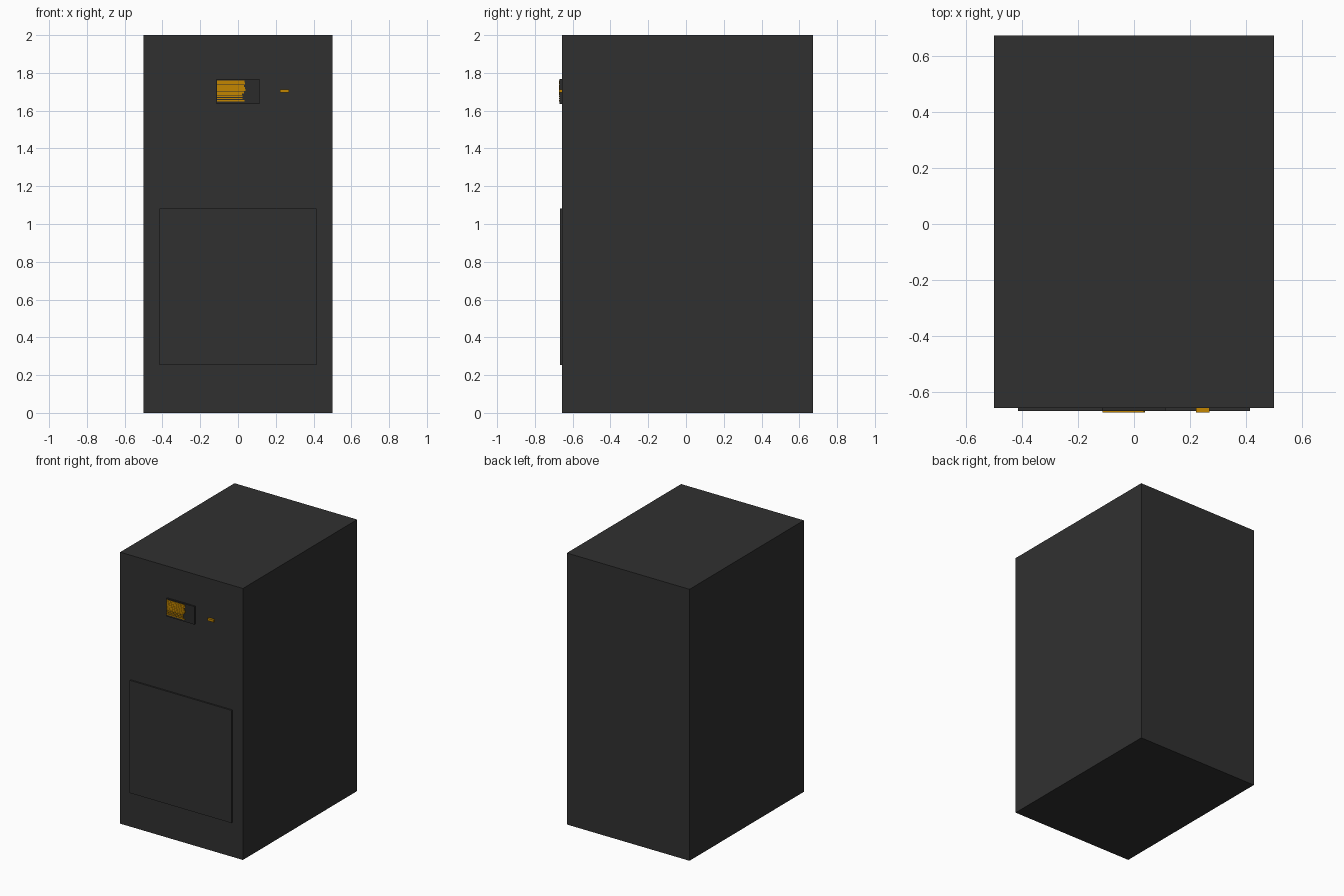
import bpy
import random

if "Cube" in bpy.data.objects:
    bpy.data.objects.remove(bpy.data.objects["Cube"])

random.seed(4)


def material(name, rgb):
    m = bpy.data.materials.new(name)
    m.diffuse_color = (*rgb, 1.0)
    m.use_nodes = True
    m.node_tree.nodes["Principled BSDF"].inputs["Base Color"].default_value = m.diffuse_color
    return m


charcoal = material("charcoal", (0.03, 0.03, 0.03))
screen_dark = material("screen_dark", (0.024, 0.024, 0.024))
amber = material("amber", (0.55, 0.24, 0.0))


def box(name, x, y, z, mat):
    """Box from (min, max) ranges on each axis."""
    bpy.ops.mesh.primitive_cube_add(size=1)
    ob = bpy.context.object
    ob.name = name
    for i, (a, b) in enumerate((x, y, z)):
        ob.location[i] = (a + b) / 2
        ob.scale[i] = b - a
    bpy.ops.object.transform_apply(location=True, rotation=False, scale=True)
    ob.data.materials.append(mat)
    return ob


FRONT = -0.657

# Cabinet body
box("cabinet", (-0.5, 0.5), (FRONT, 0.673), (0, 2), charcoal)

# Lower front door panel
box("door_panel", (-0.415, 0.415), (-0.668, FRONT + 0.003), (0.253, 1.083), charcoal)

# Display plate
box("display", (-0.115, 0.113), (-0.669, FRONT + 0.003), (1.635, 1.767), screen_dark)

# Amber readout as plain rows of uneven length
rows, top, pitch = 10, 1.760, 0.0115
for i in range(rows):
    z = top - i * pitch
    height = 0.0105 if i < 6 else 0.007
    end = 0.04 - random.uniform(0, 0.02)
    box(f"readout_row_{i + 1}", (-0.112, end), (-0.673, -0.667), (z - height, z), amber)

# Small amber indicator beside the display
box("indicator", (0.222, 0.270), (-0.673, FRONT + 0.003), (1.695, 1.712), amber)
